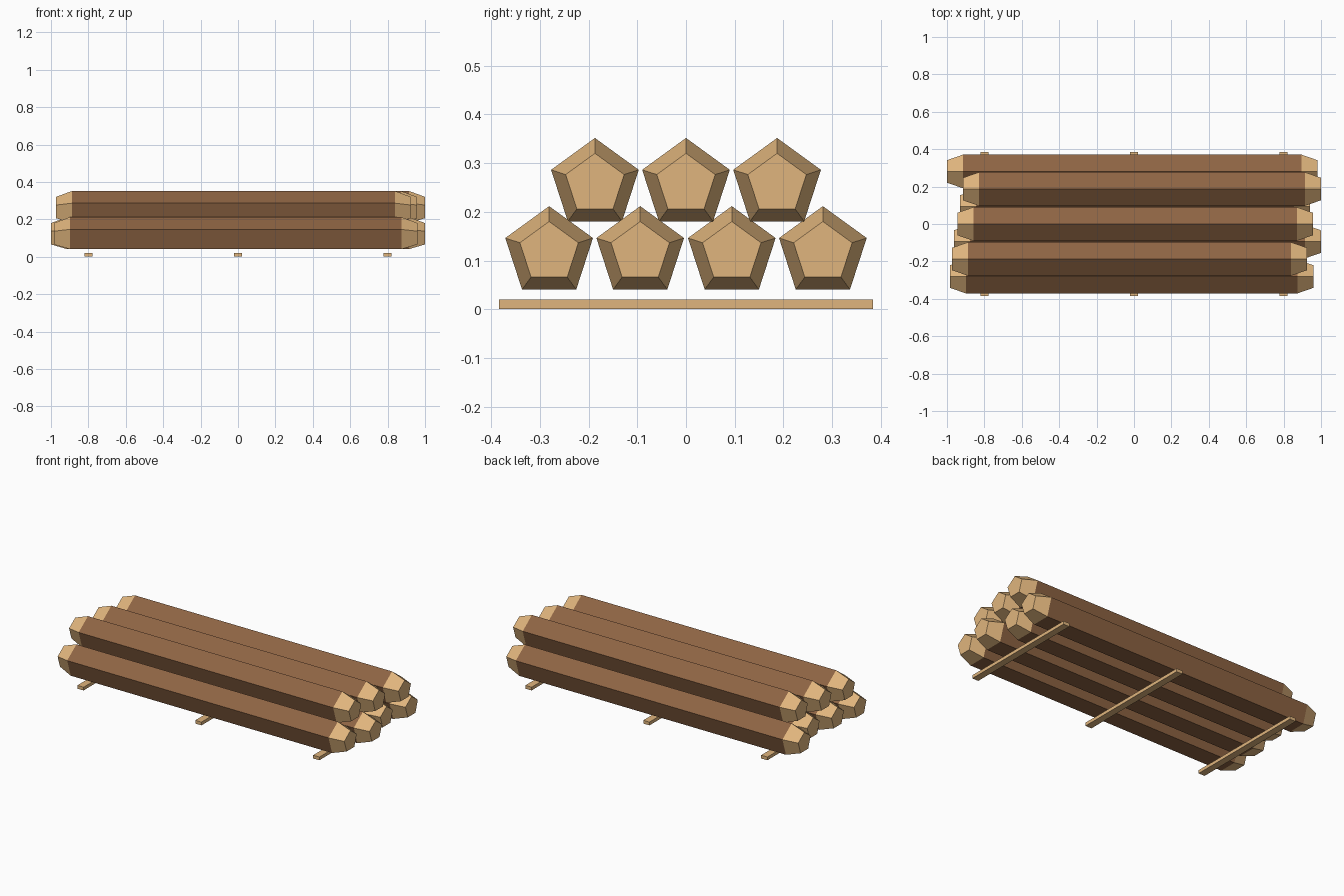
import bpy, bmesh, math

if "Cube" in bpy.data.objects:
    bpy.data.objects.remove(bpy.data.objects["Cube"])


def material(name, srgb):
    mat = bpy.data.materials.new(name)
    lin = [((c / 255 + 0.055) / 1.055) ** 2.4 for c in srgb]
    mat.diffuse_color = (*lin, 1)
    mat.use_nodes = True
    mat.node_tree.nodes["Principled BSDF"].inputs["Base Color"].default_value = mat.diffuse_color
    return mat


bark = material("bark_brown", (142, 100, 67))
wood = material("cut_wood", (224, 181, 125))

RADIUS, TIP_SCALE, TAPER = 0.0946, 0.667, 0.086


def add_object(name, bm, mats):
    bmesh.ops.recalc_face_normals(bm, faces=bm.faces)
    mesh = bpy.data.meshes.new(name)
    bm.to_mesh(mesh)
    bm.free()
    for m in mats:
        mesh.materials.append(m)
    obj = bpy.data.objects.new(name, mesh)
    bpy.context.collection.objects.link(obj)


def log(name, x0, x1, y, z):
    """Five-sided log along x with tapered bare-wood ends."""
    bm = bmesh.new()
    rings = []
    for x, r in ((x0, RADIUS * TIP_SCALE), (x0 + TAPER, RADIUS),
                 (x1 - TAPER, RADIUS), (x1, RADIUS * TIP_SCALE)):
        angles = [math.tau * i / 5 for i in range(5)]
        rings.append([bm.verts.new((x, y + r * math.sin(a), z + r * math.cos(a)))
                      for a in angles])
    for k in range(3):
        a, b = rings[k], rings[k + 1]
        for i in range(5):
            j = (i + 1) % 5
            face = bm.faces.new((a[i], a[j], b[j], b[i]))
            face.material_index = 0 if k == 1 else 1
    for ring in (rings[0], rings[-1]):
        bm.faces.new(ring).material_index = 1
    add_object(name, bm, (bark, wood))


# Stacked logs: left end, right end, y position
lower = [(-0.985, 0.960, -0.281), (-0.963, 1.0, -0.094),
         (-0.93, 0.942, 0.094), (-1.0, 0.981, 0.281)]
upper = [(-0.973, 0.925, -0.187), (-0.945, 0.957, 0.0), (-0.915, 1.0, 0.187)]
for row, z, logs in (("lower", 0.117, lower), ("upper", 0.257, upper)):
    for n, (x0, x1, y) in enumerate(logs, 1):
        log(f"{row}_log_{n}", x0, x1, y, z)

# Thin support slats underneath
for n, x in enumerate((-0.8, 0.0, 0.8), 1):
    bm = bmesh.new()
    bmesh.ops.create_cube(bm, size=1)
    bmesh.ops.scale(bm, vec=(0.042, 0.768, 0.02), verts=bm.verts)
    bmesh.ops.translate(bm, vec=(x, 0, 0.01), verts=bm.verts)
    add_object(f"support_slat_{n}", bm, (wood,))
